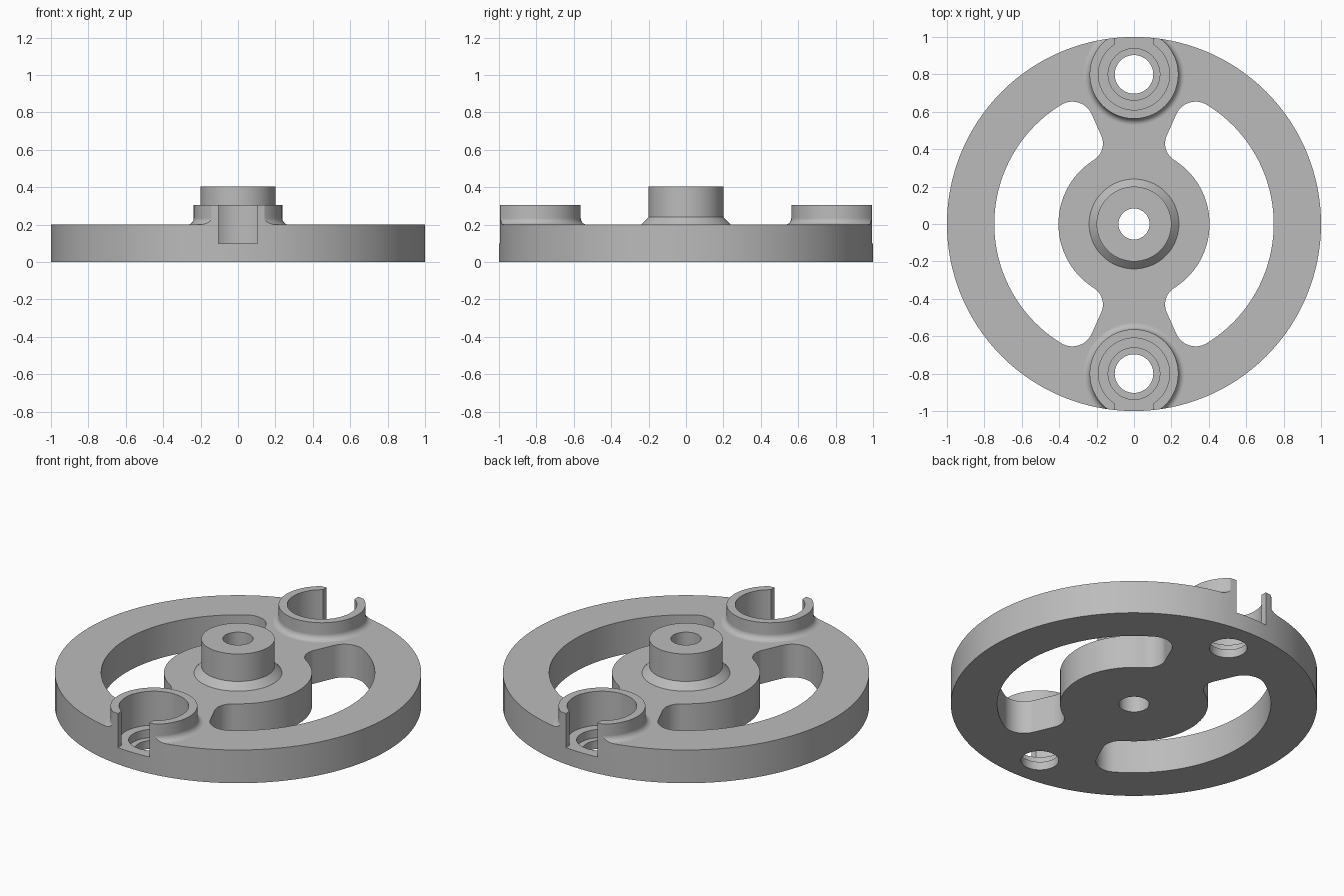
import bpy, bmesh
from math import sin, cos, pi, atan2, hypot, asin

old = bpy.data.objects.get("Cube")
if old:
    bpy.data.objects.remove(old, do_unlink=True)

grey = bpy.data.materials.new("plain_grey")
grey.use_nodes = True
colour = (0.5, 0.5, 0.5, 1)
grey.diffuse_color = colour
grey.node_tree.nodes["Principled BSDF"].inputs["Base Color"].default_value = colour

SEGMENTS = 128
THICK = 0.2
BOSS_Y = 0.8


def make_object(name, bm):
    bmesh.ops.recalc_face_normals(bm, faces=bm.faces)
    mesh = bpy.data.meshes.new(name)
    bm.to_mesh(mesh)
    bm.free()
    mesh.materials.append(grey)
    obj = bpy.data.objects.new(name, mesh)
    bpy.context.collection.objects.link(obj)
    return obj


def prism(name, outline, z0, z1):
    """Extrude a flat outline from z0 to z1."""
    bm = bmesh.new()
    face = bm.faces.new([bm.verts.new((x, y, z0)) for x, y in outline])
    top = bmesh.ops.extrude_face_region(bm, geom=[face])["geom"]
    verts = [v for v in top if isinstance(v, bmesh.types.BMVert)]
    bmesh.ops.translate(bm, verts=verts, vec=(0, 0, z1 - z0))
    return make_object(name, bm)


def turned(name, profile, y=0):
    """Closed solid of revolution from (radius, z) pairs."""
    bm = bmesh.new()
    rings = []
    for r, z in profile:
        rings.append([bm.verts.new((r * cos(2 * pi * i / SEGMENTS),
                                    y + r * sin(2 * pi * i / SEGMENTS), z))
                      for i in range(SEGMENTS)])
    for low, high in zip(rings, rings[1:]):
        for i in range(SEGMENTS):
            j = (i + 1) % SEGMENTS
            bm.faces.new((low[i], low[j], high[j], high[i]))
    bm.faces.new(rings[0])
    bm.faces.new(rings[-1])
    return make_object(name, bm)


def arc(cx, cy, r, a0, a1, n):
    return [(cx + r * cos(a0 + (a1 - a0) * i / n),
             cy + r * sin(a0 + (a1 - a0) * i / n)) for i in range(n + 1)]


def combine(body, tool, operation):
    mod = body.modifiers.new(operation.lower(), 'BOOLEAN')
    mod.object = tool
    mod.operation = operation
    mod.solver = 'EXACT'
    bpy.context.view_layer.objects.active = body
    bpy.ops.object.modifier_apply(modifier=mod.name)
    bpy.data.objects.remove(tool, do_unlink=True)


def window_outline(side):
    """Slot between hub and rim, with two tangent corner rounds per end."""
    hub_r, ax, ay = 0.404, 0.27, 0.43
    bx, by, br = 0.33, 0.54, 0.114
    ar = hypot(ax, ay) - hub_r
    hub_end = atan2(ay, ax)
    rim_end = atan2(by, bx)
    rim_r = hypot(bx, by) + br
    lean = asin((br - ar) / hypot(bx - ax, by - ay))
    tangent = atan2(by - ay, bx - ax) + pi / 2 + lean
    upper = arc(0, 0, hub_r, 0, hub_end, 20)
    upper += arc(ax, ay, ar, hub_end + pi, tangent, 14)[1:]
    upper += arc(bx, by, br, tangent, rim_end, 14)
    upper += arc(0, 0, rim_r, rim_end, 0, 24)[1:]
    lower = [(x, -y) for x, y in reversed(upper[1:-1])]
    return [(side * x, y) for x, y in upper + lower]


# Plate, made oversize and trimmed round once the bosses are on
body = turned("wheel_plate", [(1.1, 0), (1.1, THICK)])

# Central hub with chamfered foot
hub = turned("hub", [(0.2, 0.12), (0.28, THICK - 0.04), (0.2, THICK + 0.04), (0.2, 0.405)])
combine(body, hub, 'UNION')

# Rim bosses with filleted feet
fillet = 0.035
for y in (-BOSS_Y, BOSS_Y):
    foot = [(0.237 + fillet * (1 - cos(a)), THICK + fillet * (1 - sin(a)))
            for a in (pi / 2 * i / 8 for i in range(8, -1, -1))]
    foot = [(0.237 + fillet, 0.15)] + foot
    foot.append((0.237, 0.305))
    combine(body, turned("boss", foot, y), 'UNION')

# Round outer rim
combine(body, turned("rim_trim", [(1, -0.5), (1, 1)]), 'INTERSECT')

# Curved windows
for side in (-1, 1):
    combine(body, prism("window_cutter", window_outline(side), -0.1, 0.5), 'DIFFERENCE')

# Shaft hole
combine(body, turned("shaft_cutter", [(0.083, -0.1), (0.083, 0.6)]), 'DIFFERENCE')

# Stepped boss pockets, each with a notch opening through the rim
for y in (-BOSS_Y, BOSS_Y):
    steps = [(0.103, -0.1), (0.103, 0.05), (0.138, 0.05), (0.138, 0.1), (0.19, 0.1), (0.19, 0.5)]
    combine(body, turned("pocket_cutter", steps, y), 'DIFFERENCE')
    out = 1 if y > 0 else -1
    notch = [(-0.105, out * 0.945), (0.105, out * 0.945), (0.105, out * 1.2), (-0.105, out * 1.2)]
    combine(body, prism("notch_cutter", notch, 0.1, 0.5), 'DIFFERENCE')

# Smooth curved walls, crisp edges
bpy.ops.object.select_all(action='DESELECT')
body.select_set(True)
bpy.context.view_layer.objects.active = body
bpy.ops.object.shade_smooth_by_angle(angle=pi / 6)
weighted = body.modifiers.new("weighted_normals", 'WEIGHTED_NORMAL')
weighted.keep_sharp = True
